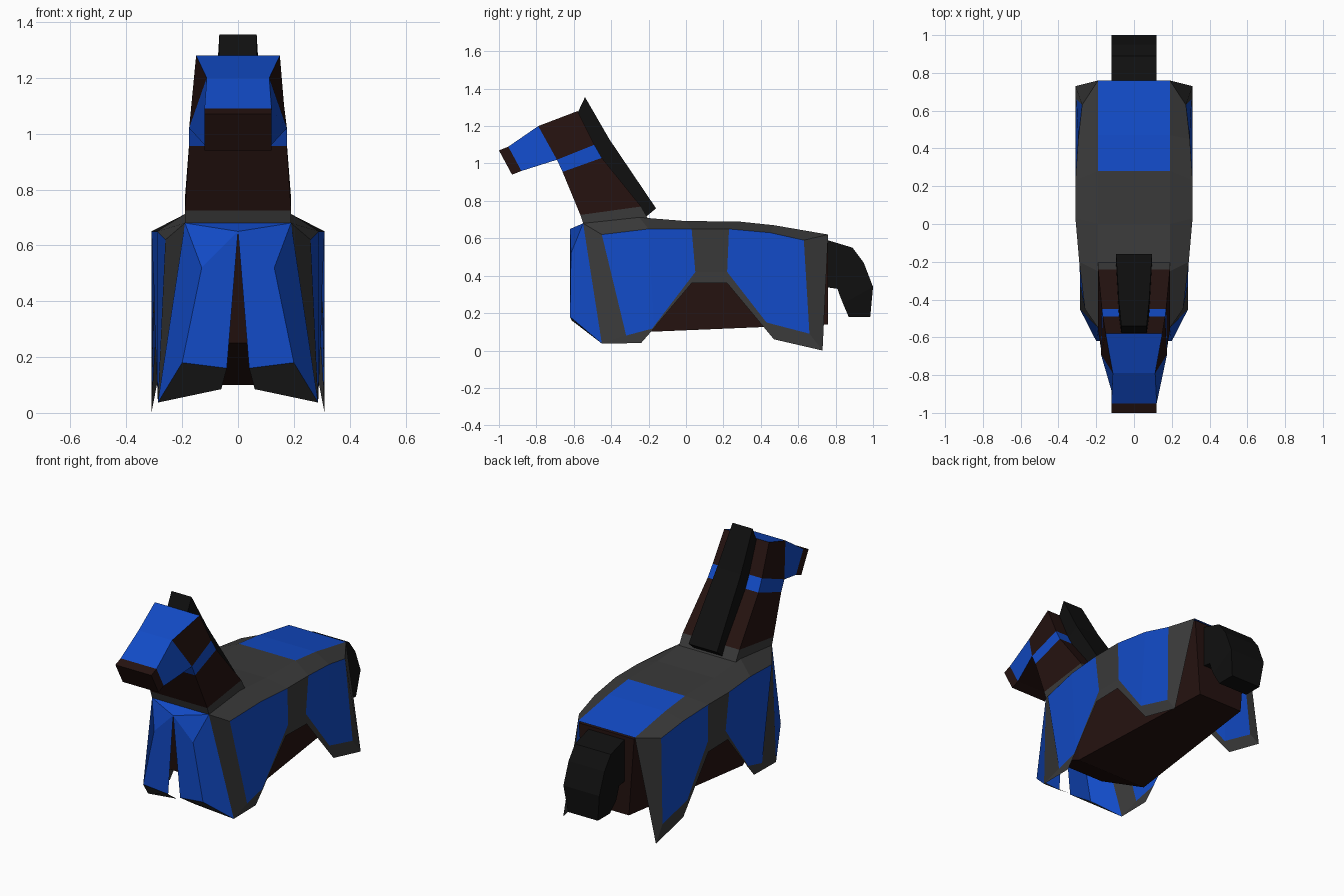
import bpy, bmesh
from mathutils import Vector

if "Cube" in bpy.data.objects:
    bpy.data.objects.remove(bpy.data.objects["Cube"])


def material(name, rgb):
    m = bpy.data.materials.new(name)
    m.diffuse_color = (*rgb, 1)
    m.use_nodes = True
    m.node_tree.nodes["Principled BSDF"].inputs["Base Color"].default_value = m.diffuse_color
    return m


MATS = [material("blue", (0.006, 0.07, 0.57)),
        material("brown", (0.018, 0.006, 0.005)),
        material("grey", (0.042, 0.042, 0.042)),
        material("black", (0.005, 0.005, 0.005))]
BLUE, BROWN, GREY, BLACK = range(4)


def finish(name, bm):
    mesh = bpy.data.meshes.new(name)
    bm.to_mesh(mesh)
    bm.free()
    for m in MATS:
        mesh.materials.append(m)
    ob = bpy.data.objects.new(name, mesh)
    bpy.context.collection.objects.link(ob)
    return ob


def loft(name, sections, colour):
    """Four-sided loft; section = (y, z, half width) of top edge, then of bottom edge.
    colour(segment, side): side 0 top, 1 right, 2 bottom, 3 left; segment -1 caps."""
    bm = bmesh.new()
    rings = []
    for y1, z1, w1, y2, z2, w2 in sections:
        rings.append([bm.verts.new(p) for p in
                      ((-w1, y1, z1), (w1, y1, z1), (w2, y2, z2), (-w2, y2, z2))])
    for s, (a, b) in enumerate(zip(rings, rings[1:])):
        for k in range(4):
            j = (k + 1) % 4
            bm.faces.new((a[k], a[j], b[j], b[k])).material_index = colour(s, k)
    for ring in (rings[0], rings[-1]):
        bm.faces.new(ring).material_index = colour(-1, 0)
    bmesh.ops.recalc_face_normals(bm, faces=bm.faces)
    return finish(name, bm)


# Body under the cloth
loft("body", [(-.56, .66, .17, -.50, .25, .18),
              (-.25, .68, .18, -.20, .10, .24),
              (.76, .61, .185, .76, .14, .15)], lambda s, k: BROWN)

# Neck with blue band and grey collar
loft("neck", [(-.49, 1.10, .165, -.69, 1.02, .175),
              (-.45, 1.03, .17, -.66, .955, .175),
              (-.24, .77, .19, -.565, .725, .19),
              (-.20, .70, .19, -.55, .68, .19)],
     lambda s, k: {0: BLUE, 2: GREY}.get(s, BROWN))


# Head with blue face plate
def head_colour(s, k):
    if s == 1 and k != 2 or s == 2 and k == 0:
        return BLUE
    return BROWN


loft("head", [(-1.0, 1.07, .12, -.93, .94, .12),
              (-.95, 1.09, .12, -.88, .96, .12),
              (-.79, 1.20, .112, -.69, 1.02, .175),
              (-.58, 1.28, .15, -.49, 1.10, .165)], head_colour)

# Mane and tail
loft("mane", [(-.54, 1.355, .067, -.58, 1.27, .067),
              (-.41, 1.13, .08, -.50, 1.07, .08),
              (-.16, .76, .095, -.22, .71, .095)], lambda s, k: BLACK)
loft("tail", [(.74, .595, .12, .74, .34, .12),
              (.89, .55, .12, .81, .33, .12),
              (.95, .47, .12, .82, .30, .12),
              (1.0, .34, .12, .84, .25, .12),
              (.985, .18, .10, .87, .18, .10)], lambda s, k: BLACK)

# Cloth: right half as open sheet, rows run front to back
TOP = [(.19, -.55, .68), (.19, -.25, .712), (.19, 0, .692),
       (.19, .28, .69), (.19, .47, .67), (.19, .76, .62)]
CREASE = [(.26, -.45, .62), (.29, -.20, .65), (.31, .03, .65),
          (.31, .23, .65), (.295, .45, .63), (.275, .63, .59)]
INNER = [(.285, -.32, .08), (.29, -.17, .12), (.30, .05, .42),
         (.30, .22, .42), (.31, .43, .15), (.305, .66, .09)]
HEM = [(.287, -.45, .037), (.287, -.24, .04), (.30, .03, .36),
       (.305, .22, .36), (.31, .47, .06), (.31, .73, 0)]
MID = [(0, y, z) for x, y, z in TOP]

bm = bmesh.new()
cache = {}


def panel(colour, *points):
    verts = [cache.setdefault(p, None) or bm.verts.new(p) for p in points]
    cache.update(zip(points, verts))
    bm.faces.new(verts).material_index = colour


for i in range(5):
    j = i + 1
    panel(BLUE if i >= 3 else GREY, MID[i], MID[j], TOP[j], TOP[i])
    panel(GREY, TOP[i], TOP[j], CREASE[j], CREASE[i])
    panel(GREY if i == 2 else BLUE, CREASE[i], CREASE[j], INNER[j], INNER[i])
    panel(GREY, INNER[i], INNER[j], HEM[j], HEM[i])
panel(GREY, TOP[0], CREASE[0], INNER[0], HEM[0])
panel(GREY, CREASE[5], TOP[5], HEM[5], INNER[5])

# Split front of the cloth
peak, fold = (0, -.62, .65), (.13, -.615, .52)
low_out, low_in, under = (.20, -.62, .18), (.04, -.61, .16), (.06, -.50, .085)
panel(BLUE, MID[0], TOP[0], peak)
panel(BLUE, TOP[0], fold, peak)
panel(BLUE, peak, fold, low_out, low_in)
panel(BLUE, TOP[0], HEM[0], low_out, fold)
panel(GREY, low_in, low_out, HEM[0], under)

bmesh.ops.recalc_face_normals(bm, faces=bm.faces)
inside = Vector((0, .05, .35))
if sum(f.normal.dot(f.calc_center_median() - inside) for f in bm.faces) < 0:
    bmesh.ops.reverse_faces(bm, faces=bm.faces)
cloth = finish("cloth", bm)
cloth.modifiers.new("mirror", 'MIRROR')
